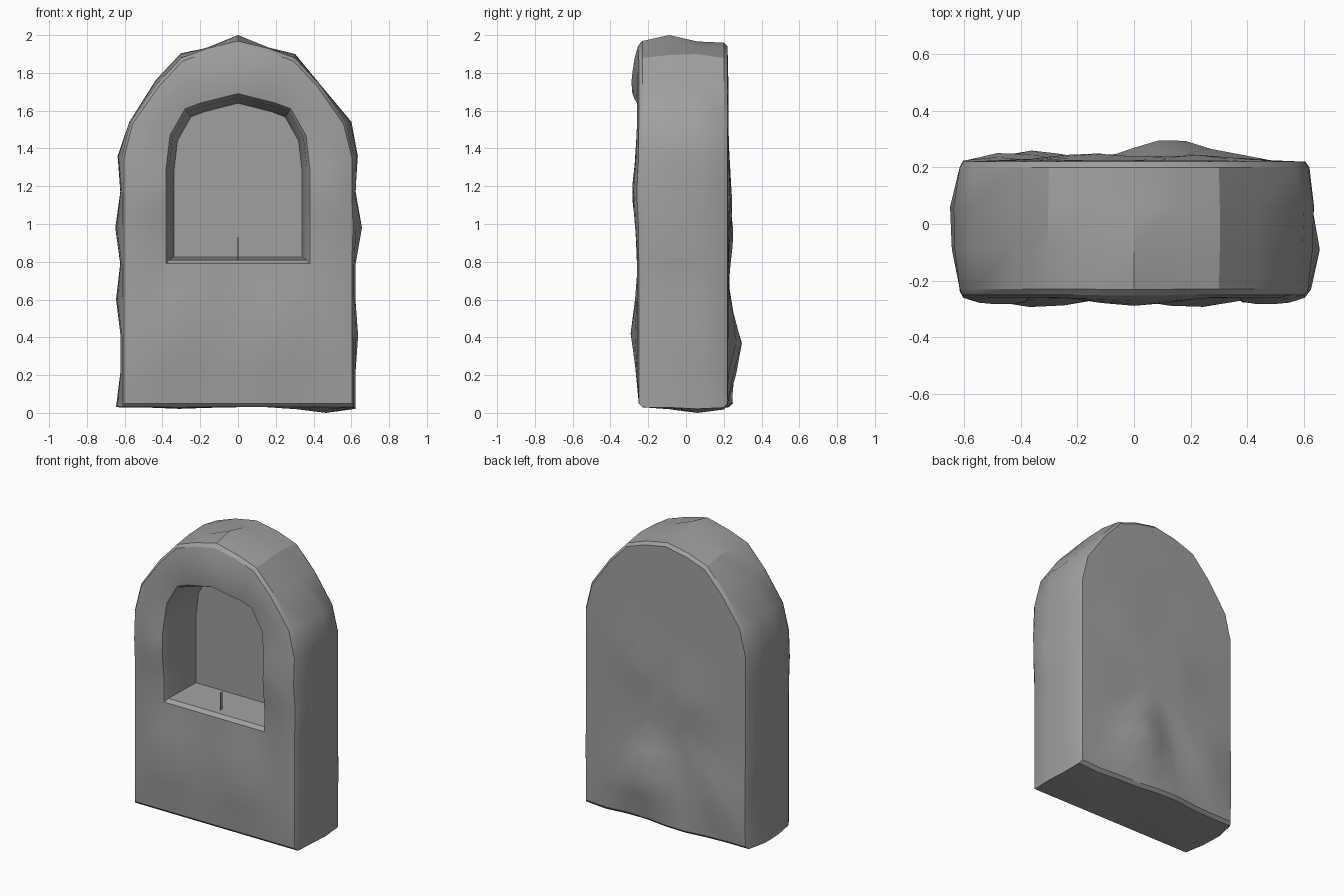
import bpy
import bmesh
from mathutils import Vector

cube = bpy.data.objects.get("Cube")
if cube:
    bpy.data.objects.remove(cube, do_unlink=True)

# Stone colour
stone = bpy.data.materials.new("grey stone")
stone.use_nodes = True
grey = (0.35, 0.35, 0.35, 1)
stone.diffuse_color = grey
stone.node_tree.nodes["Principled BSDF"].inputs["Base Color"].default_value = grey

SIDE_STEPS, BASE_STEPS = 7, 8


def arch(base, shoulder):
    """Closed arch loop: up the left side, over the top, down the right, along the base."""
    half, spring = shoulder[0]
    side = [(half, base + (spring - base) * i / SIDE_STEPS) for i in range(SIDE_STEPS)]
    right = side + shoulder[:-1]
    left = [(-x, z) for x, z in right]
    bottom = [(half - 2 * half * i / BASE_STEPS, base) for i in range(1, BASE_STEPS)]
    return left + [shoulder[-1]] + right[::-1] + bottom


def fit(loop, sx, sz, origin=0.0, target=None):
    """Scale a loop in x and z about a height, optionally moving that height."""
    target = origin if target is None else target
    return [(x * sx, target + (z - origin) * sz) for x, z in loop]


def mix(a, b, t):
    return [(p[0] + (q[0] - p[0]) * t, p[1] + (q[1] - p[1]) * t) for p, q in zip(a, b)]


outline = arch(0.03, [(0.615, 1.36), (0.57, 1.54), (0.43, 1.74),
                      (0.3, 1.88), (0.16, 1.93), (0, 1.96)])
niche = arch(0.79, [(0.38, 1.3), (0.36, 1.47), (0.28, 1.61),
                    (0.2, 1.64), (0.1, 1.665), (0, 1.69)])
inset = fit(outline, 0.98, 0.98, 1.0)

# Sections from the niche's back wall, round the body, to the middle of the back
sections = [(fit(niche, 0.89, 0.905, 0.79, 0.825), 0.03),
            (fit(niche, 0.96, 0.955, 0.79, 0.81), -0.23),
            (niche, -0.255)]
sections += [(mix(niche, inset, t), -0.26) for t in (0.25, 0.5, 0.75)]
sections += [(inset, -0.25), (outline, -0.23)]
sections += [(fit(outline, 1.01, 1.0), y) for y in (-0.09, 0.06)]
sections += [(outline, 0.2), (inset, 0.22)]
sections += [(fit(inset, s, s, 0.85), 0.225) for s in (0.8, 0.6, 0.4, 0.2)]

# Weathered lumps: push direction, reach, then centre and height of each
lumps = [
    ((-1, 0, 0), 0.22, [(-0.62, 0, 0.03, 0.03), (-0.62, 0, 0.6, 0.03),
                        (-0.62, 0, 0.97, 0.035), (-0.62, 0, 1.34, 0.02)]),
    ((1, 0, 0), 0.22, [(0.62, -0.09, 0.98, 0.035), (0.62, 0.06, 0.4, 0.015),
                       (0.62, 0, 1.36, 0.015), (0.57, 0, 1.54, 0.03)]),
    ((0, 0, 1), 0.2, [(0, -0.09, 1.96, 0.04), (-0.3, 0, 1.88, 0.03),
                      (-0.43, 0, 1.74, 0.03), (0.3, 0, 1.88, 0.025)]),
    ((0, 0, -1), 0.25, [(0.46, 0.06, 0.03, 0.03), (-0.3, 0, 0.03, 0.01)]),
    ((0, -1, 0), 0.28, [(-0.33, -0.26, 0.42, 0.035), (0.2, -0.26, 0.42, 0.035),
                        (0.45, -0.26, 1.17, 0.025), (-0.45, -0.26, 1.17, 0.025),
                        (0, -0.26, 1.72, 0.03)]),
    ((0, 1, 0), 0.3, [(0.13, 0.225, 0.35, 0.075), (-0.38, 0.225, 0.35, 0.035),
                      (-0.15, 0.225, 0.95, 0.025), (0.2, 0.225, 1.1, 0.02),
                      (-0.1, 0.225, 0.05, 0.03)]),
]


def weather(p):
    moved = p.copy()
    for direction, reach, spots in lumps:
        for *centre, height in spots:
            t = max(0.0, 1 - (p - Vector(centre)).length / reach)
            moved += Vector(direction) * height * t * t * (3 - 2 * t)
    return moved


def finish(name, bm):
    bmesh.ops.recalc_face_normals(bm, faces=bm.faces)
    mesh = bpy.data.meshes.new(name)
    bm.to_mesh(mesh)
    bm.free()
    mesh.materials.append(stone)
    obj = bpy.data.objects.new(name, mesh)
    bpy.context.collection.objects.link(obj)
    return obj


# Stone body with its niche
bm = bmesh.new()
rings = []
for i, (loop, y) in enumerate(sections):
    points = [Vector((x, y, z)) for x, z in loop]
    rings.append([bm.verts.new(p if i < 2 else weather(p)) for p in points])
for a, b in zip(rings, rings[1:]):
    for j in range(len(a)):
        k = (j + 1) % len(a)
        bm.faces.new((a[j], a[k], b[k], b[j]))
bm.faces.new(rings[0])
bm.faces.new(rings[-1])
body = finish("stone_body", bm)

bpy.ops.object.select_all(action="DESELECT")
body.select_set(True)
bpy.context.view_layer.objects.active = body
bpy.ops.object.shade_smooth_by_angle(angle=0.52)

# Thin upright sliver on the niche floor
bm = bmesh.new()
bmesh.ops.create_cube(bm, size=1)
bmesh.ops.scale(bm, vec=(0.005, 0.02, 0.12), verts=bm.verts)
bmesh.ops.translate(bm, vec=(0, -0.18, 0.87), verts=bm.verts)
finish("niche_sliver", bm)
